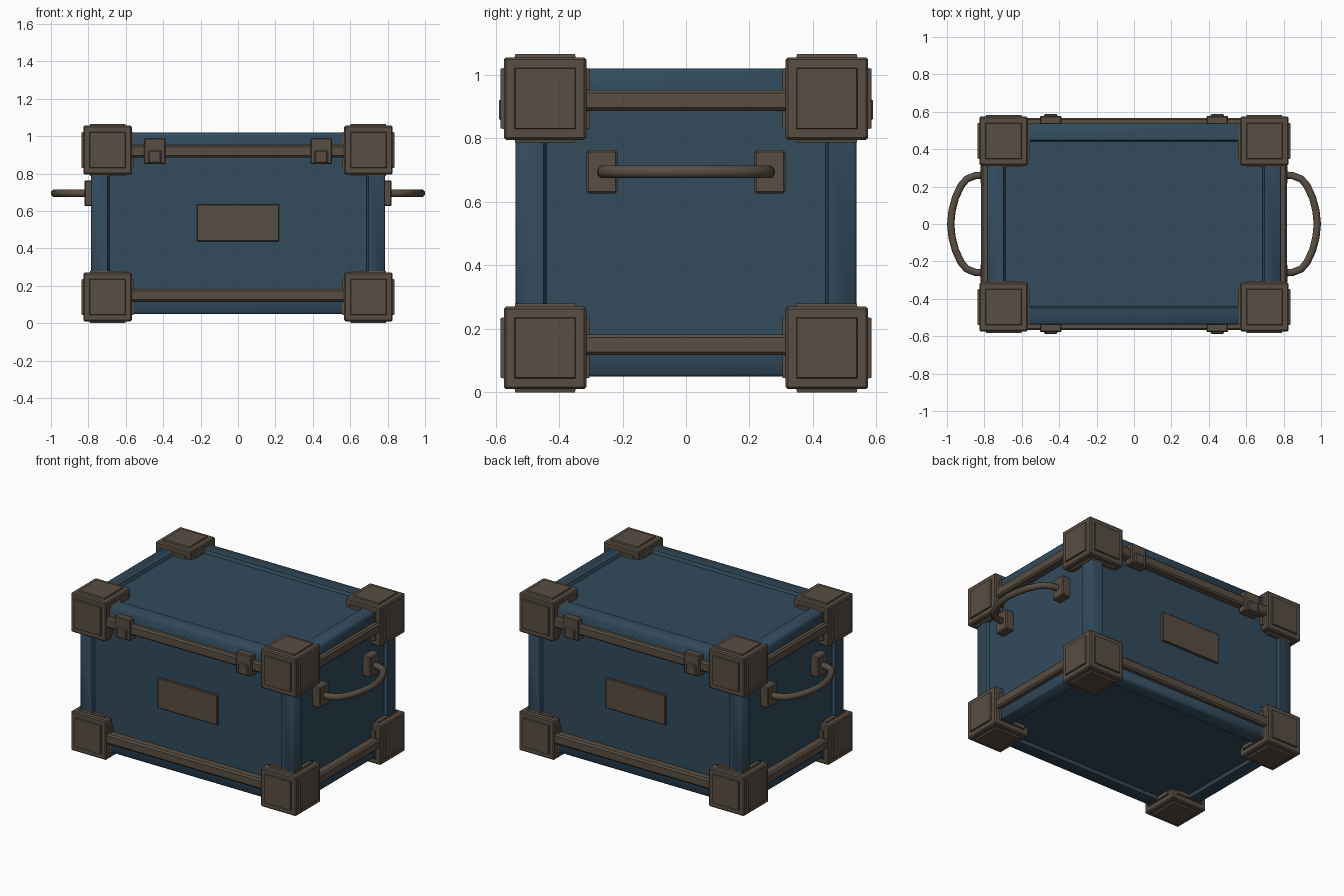
import bpy, bmesh, math
from mathutils import Vector, Matrix

if "Cube" in bpy.data.objects:
    bpy.data.objects.remove(bpy.data.objects["Cube"])


def material(name, rgb):
    m = bpy.data.materials.new(name)
    m.diffuse_color = (*rgb, 1)
    m.use_nodes = True
    m.node_tree.nodes["Principled BSDF"].inputs["Base Color"].default_value = m.diffuse_color
    return m


BLUE = material("dark blue", (0.032, 0.070, 0.108))
BROWN = material("grey brown", (0.098, 0.076, 0.056))


def finish(bm, name, mat):
    bmesh.ops.recalc_face_normals(bm, faces=bm.faces)
    me = bpy.data.meshes.new(name)
    bm.to_mesh(me)
    bm.free()
    me.materials.append(mat)
    ob = bpy.data.objects.new(name, me)
    bpy.context.collection.objects.link(ob)
    return ob


def box_mesh(lo, hi, bevel):
    """Bevelled box between two corners."""
    lo, hi = Vector(lo), Vector(hi)
    bm = bmesh.new()
    bmesh.ops.create_cube(bm, size=1)
    bmesh.ops.scale(bm, vec=hi - lo, verts=bm.verts)
    bmesh.ops.translate(bm, vec=(lo + hi) / 2, verts=bm.verts)
    if bevel:
        bmesh.ops.bevel(bm, geom=bm.edges[:], offset=bevel, segments=1,
                        affect='EDGES', profile=0.5)
    bmesh.ops.recalc_face_normals(bm, faces=bm.faces)
    return bm


def box(name, lo, hi, bevel=0.006):
    return finish(box_mesh(lo, hi, bevel), name, BROWN)


def stepped_box(lo, hi, bevel, margin, slope, depth):
    """Box whose six sides each carry a raised or sunken panel."""
    bm = box_mesh(lo, hi, bevel)
    big = sorted(bm.faces, key=lambda f: -f.calc_area())[:6]
    bmesh.ops.inset_individual(bm, faces=big, thickness=margin - bevel)
    bmesh.ops.inset_individual(bm, faces=big, thickness=slope, depth=depth)
    return bm, big


# Case body: soft-shaded frame around six sunken panels
bm, panels = stepped_box((-0.785, -0.537, 0.05), (0.785, 0.537, 1.021),
                         0.008, 0.122, 0.012, -0.02)
for f in bm.faces:
    f.smooth = True
for f in panels:
    f.smooth = False
    for e in f.edges:
        e.smooth = False
        for g in e.link_faces:
            if g is not f:
                g.smooth = False
                for e2 in g.edges:
                    e2.smooth = False
finish(bm, "case_body", BLUE)

# Corner blocks with a raised pad on every side
for sx in (-1, 1):
    for sy in (-1, 1):
        for z, level in ((0.14, "lower"), (0.926, "upper")):
            c = Vector((sx * 0.697, sy * 0.444, z))
            h = Vector((0.13, 0.13, 0.13))
            bm, _ = stepped_box(c - h, c + h, 0.007, 0.045, 0.003, 0.01)
            finish(bm, f"{level}_corner_block", BROWN)

# Rails along all four sides, low and high
for z, level in ((0.15, "lower"), (0.92, "upper")):
    for s in (-1, 1):
        y, x, r = s * 0.535, s * 0.785, 0.033
        box(f"{level}_long_rail", (-0.6, y - r, z - r), (0.6, y + r, z + r), 0.01)
        box(f"{level}_side_rail", (x - r, -0.35, z - r), (x + r, 0.35, z + r), 0.01)

# Latches and label plates on front and back
for s in (-1, 1):
    def span(a, b):
        return min(s * a, s * b), max(s * a, s * b)
    for x in (-0.445, 0.445):
        y0, y1 = span(0.52, 0.578)
        box("latch_plate", (x - 0.058, y0, 0.85), (x + 0.058, y1, 0.99))
        y0, y1 = span(0.55, 0.589)
        box("latch_catch", (x - 0.035, y0, 0.856), (x + 0.035, y1, 0.925))
    y0, y1 = span(0.50, 0.532)
    box("label_plate", (-0.22, y0, 0.437), (0.22, y1, 0.636), 0.004)

# Carrying handles: mounts and a bowed octagonal bar on each end
HALF = [(0.80, 0.262), (0.85, 0.258), (0.895, 0.24), (0.925, 0.205),
        (0.955, 0.14), (0.973, 0.07)]
PATH = HALF + [(0.98, 0.0)] + [(x, -y) for x, y in reversed(HALF)]
for s in (-1, 1):
    for t in (-1, 1):
        xs, ys = sorted((s * 0.75, s * 0.822)), sorted((t * 0.216, t * 0.313))
        box("handle_mount", (xs[0], ys[0], 0.627), (xs[1], ys[1], 0.763))
    bm = bmesh.new()
    rings = []
    for i, (x, y) in enumerate(PATH):
        a, b = PATH[max(i - 1, 0)], PATH[min(i + 1, len(PATH) - 1)]
        d = Vector((b[0] - a[0], b[1] - a[1], 0)).normalized()
        n = Vector((-d.y, d.x, 0))
        ring = []
        for k in range(8):
            ang = math.tau * (k + 0.5) / 8
            p = Vector((x, y, 0.695)) + n * 0.021 * math.cos(ang)
            p.z += 0.021 * math.sin(ang)
            ring.append(bm.verts.new((p.x * s, p.y, p.z)))
        rings.append(ring)
    for r0, r1 in zip(rings, rings[1:]):
        for k in range(8):
            bm.faces.new((r0[k], r0[(k + 1) % 8], r1[(k + 1) % 8], r1[k]))
    bm.faces.new(rings[0])
    bm.faces.new(rings[-1])
    for f in bm.faces:
        f.smooth = len(f.verts) == 4
    finish(bm, "carry_handle", BROWN)
